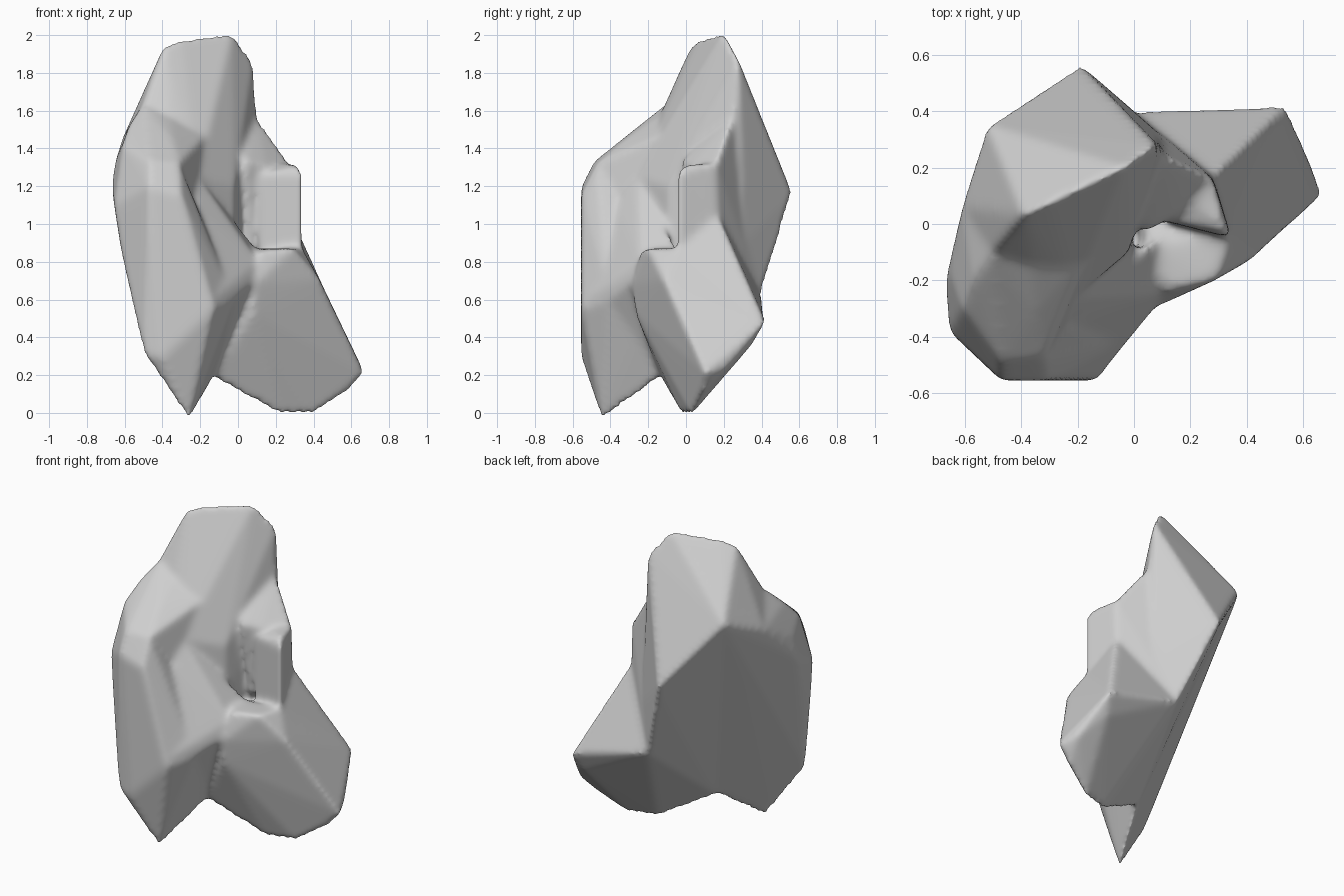
import bpy
import bmesh

cube = bpy.data.objects.get("Cube")
if cube:
    bpy.data.objects.remove(cube, do_unlink=True)

# Corners shared by neighbouring masses of the boulder
shoulder = (-.52, .35, 1.58)
back_corner = (-.19, .565, 1.16)
back_notch = (0, .4, .62)
under_notch = (-.13, -.13, .18)
inner_crease = (0, -.2, .55)
side_ridge = (.28, .17, 1.05)
block_peak = (.28, .16, 1.32)
crest_foot = (.1, .25, 1.57)
left_rim = (-.61, .06, 1.46)
brow_edge = (-.5, -.1, 1.64)
brow_side = (-.61, -.3, 1.42)
brow_lip = (-.65, -.18, 1.33)
slab_top = (-.47, -.49, 1.33)
slab_shoulder = (-.31, -.47, 1.32)
slab_flank = (-.21, -.41, .95)
slab_nose = (-.02, -.41, .6)
wedge_chin = (-.21, -.26, 1.25)
foot_tip = (.54, .42, .48)
ledge_corner = (.34, -.04, .87)

# Tall wedge with the sloping crest
upper_wedge = [
    shoulder, back_corner, back_notch, under_notch, crest_foot,
    left_rim, brow_edge, wedge_chin,
    (-.39, .03, 1.95), (-.3, .07, 1.98), (-.15, .16, 1.98),
    (-.03, .2, 2.015), (.08, .28, 1.87),
    (.1, .31, .9), (-.36, -.14, 1.57), (-.13, -.06, 1.5),
    (0, .06, 1.55), (-.18, -.23, 1), (-.02, -.1, 1.2), (-.02, -.1, .85),
]

# Rounded brow that carries the wedge down on to the slab
brow = [
    shoulder, left_rim, brow_edge, brow_side, brow_lip, slab_top,
    slab_shoulder, wedge_chin,
    (-.57, -.2, 1.53), (-.35, -.32, 1.45), (-.36, -.14, 1.57),
    (-.14, -.06, 1.5), (-.22, -.33, 1.05), (-.3, .1, 1.2),
]

# Broad slab at the front, ending in the lower tip
front_slab = [
    shoulder, under_notch, inner_crease, left_rim, brow_side, brow_lip,
    slab_top, slab_shoulder, slab_flank, slab_nose,
    (-.26, -.445, -.04), (-.5, -.52, .31), (-.4, -.555, .29),
    (-.13, -.555, .55), (-.47, -.555, 1.2), (-.3, -.555, 1.15),
    (-.61, -.41, .8), (-.655, -.38, 1.1), (-.67, -.2, 1.2),
]

# Steep saddle between the slab and the foot
saddle = [
    inner_crease, under_notch, slab_flank, slab_nose, wedge_chin,
    (-.13, -.54, .6), (.09, -.28, .7), (.11, -.24, .8),
    (.1, -.04, .87), (-.04, -.13, .98), (-.22, -.36, 1.1),
]

# Sloping foot that leans out to the side, with a flat ledge on top
side_foot = [
    back_notch, under_notch, inner_crease, foot_tip, ledge_corner,
    (.5, .35, .36), (.62, .22, .24), (.67, .1, .21),
    (.59, .1, .12), (.4, .03, -.01), (.22, -.02, -.01), (.08, -.27, .53),
    (.09, -.29, .68), (.12, -.24, .86), (.29, -.2, .87),
    (.05, -.08, .87), (.43, -.12, .71),
]

# Ridge running from the foot up into the block
foot_ridge = [
    side_ridge, back_notch, foot_tip, ledge_corner,
    (.1, 0, .7), (.5, .1, .4), (.1, .1, .9),
]

# Upright block standing on the foot
side_block = [
    side_ridge, block_peak, (.32, -.02, 1.31), (.345, -.05, 1.26),
    (.345, -.05, .85), (.11, .01, 1.26), (.11, .01, .8), (.1, .2, 1.33),
    (.2, .2, .7),
]

# Sloping web that ties the block to the crest
block_web = [
    side_ridge, block_peak, crest_foot, back_notch,
    (0, .2, 1.55), (.04, -.03, 1.33), (.15, .03, 1.31), (.06, .03, 1.15),
    (.06, .03, .85), (.1, .31, .9), (-.05, .1, 1.2),
]


def add_hull(target, corners):
    """Add a closed convex mass around the corners to the target bmesh."""
    part = bmesh.new()
    for corner in corners:
        part.verts.new(corner)
    hull = bmesh.ops.convex_hull(part, input=list(part.verts))
    inside = {g for g in hull["geom_interior"] if isinstance(g, bmesh.types.BMVert)}
    bmesh.ops.delete(part, geom=list(inside), context="VERTS")
    bmesh.ops.recalc_face_normals(part, faces=list(part.faces))
    scratch = bpy.data.meshes.new("scratch")
    part.to_mesh(scratch)
    part.free()
    target.from_mesh(scratch)
    bpy.data.meshes.remove(scratch)


# Gather the masses in one object
masses = bmesh.new()
for corners in (upper_wedge, brow, front_slab, saddle,
                side_foot, foot_ridge, side_block, block_web):
    add_hull(masses, corners)
mesh = bpy.data.meshes.new("boulder")
masses.to_mesh(mesh)
masses.free()
boulder = bpy.data.objects.new("boulder", mesh)
bpy.context.collection.objects.link(boulder)

# Fuse into one smooth skin and wear down the edges
fuse = boulder.modifiers.new("fuse", "REMESH")
fuse.mode = "VOXEL"
fuse.voxel_size = .016
fuse.use_smooth_shade = True
wear = boulder.modifiers.new("wear", "SMOOTH")
wear.factor = .5
wear.iterations = 14

# Plain stone colour
stone = bpy.data.materials.new("stone_grey")
stone.use_nodes = True
grey = (.62, .62, .62, 1)
stone.diffuse_color = grey
shader = next(n for n in stone.node_tree.nodes if n.type == "BSDF_PRINCIPLED")
shader.inputs["Base Color"].default_value = grey
mesh.materials.append(stone)
